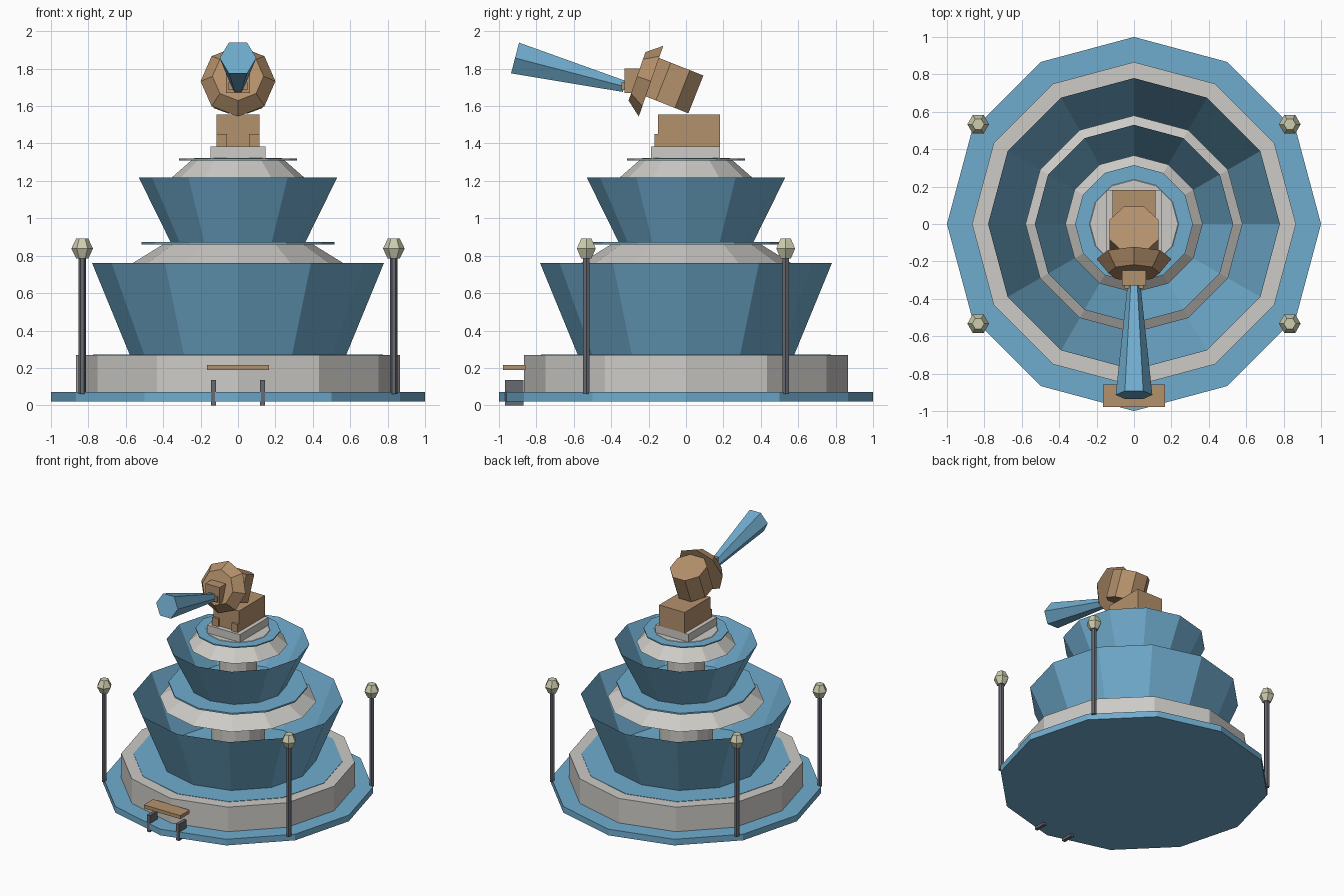
import bpy, bmesh, math
from mathutils import Vector

if "Cube" in bpy.data.objects:
    bpy.data.objects.remove(bpy.data.objects["Cube"])


def material(name, rgb):
    m = bpy.data.materials.new(name)
    m.diffuse_color = (*rgb, 1)
    m.use_nodes = True
    m.node_tree.nodes["Principled BSDF"].inputs["Base Color"].default_value = m.diffuse_color
    return m


WATER = material("water blue", (0.162, 0.413, 0.617))
STONE = material("pale stone", (0.61, 0.597, 0.565))
BRONZE = material("bronze brown", (0.456, 0.283, 0.15))
METAL = material("dark metal", (0.135, 0.142, 0.165))
LAMP = material("lamp cream", (0.61, 0.61, 0.43))


def finish(name, bm, mat):
    bmesh.ops.recalc_face_normals(bm, faces=bm.faces)
    me = bpy.data.meshes.new(name)
    bm.to_mesh(me)
    bm.free()
    me.materials.append(mat)
    ob = bpy.data.objects.new(name, me)
    bpy.context.collection.objects.link(ob)
    return ob


def loft(name, mat, n, rings, x=0, y=0, phase=0, caps=True):
    """n-sided rings (y, z, radius) joined along the line from first to last."""
    bm = bmesh.new()
    pts = [Vector((x, y + r[0], r[1])) for r in rings]
    axis = (pts[-1] - pts[0]).normalized()
    u = Vector((1, 0, 0))
    v = axis.cross(u)
    loops = []
    for p, (_, _, r) in zip(pts, rings):
        angs = [phase + 2 * math.pi * i / n for i in range(n)]
        loops.append([bm.verts.new(p + r * (u * math.cos(a) + v * math.sin(a))) for a in angs])
    for a, b in zip(loops, loops[1:]):
        for i in range(n):
            j = (i + 1) % n
            bm.faces.new((a[i], a[j], b[j], b[i]))
    if caps:
        bm.faces.new(loops[0][::-1])
        bm.faces.new(loops[-1])
    return finish(name, bm, mat)


def turned(name, mat, z0, z1, r0, r1=None, caps=True):
    return loft(name, mat, 12, [(0, z0, r0), (0, z1, r0 if r1 is None else r1)], caps=caps)


def box(name, mat, x0, x1, y0, y1, z0, z1):
    bm = bmesh.new()
    bmesh.ops.create_cube(bm, size=1)
    for v in bm.verts:
        v.co = ((x0 + x1) / 2 + v.co.x * (x1 - x0),
                (y0 + y1) / 2 + v.co.y * (y1 - y0),
                (z0 + z1) / 2 + v.co.z * (z1 - z0))
    return finish(name, bm, mat)


# Ground basin
turned("ground_plate", WATER, 0.02, 0.07, 1.0)
turned("basin_wall", STONE, 0.07, 0.27, 0.866)
turned("basin_water", WATER, 0.262, 0.273, 0.775)

# Two tiers: column, sloping stone bowl, water disc and open water curtain
turned("lower_column", STONE, 0.27, 0.76, 0.2)
turned("lower_curtain", WATER, 0.273, 0.76, 0.58, 0.78, caps=False)
turned("lower_bowl", STONE, 0.75, 0.867, 0.58, 0.39)
turned("lower_water_disc", WATER, 0.86, 0.872, 0.515)
turned("upper_column", STONE, 0.87, 1.22, 0.14)
turned("upper_curtain", WATER, 0.872, 1.217, 0.36, 0.53, caps=False)
turned("upper_bowl", STONE, 1.207, 1.322, 0.367, 0.235)
turned("upper_water_disc", WATER, 1.31, 1.319, 0.315)

# Statue plinth and seat block with feet
box("statue_plinth", STONE, -0.148, 0.148, -0.188, 0.182, 1.315, 1.385)
box("statue_block", BRONZE, -0.115, 0.115, -0.15, 0.182, 1.385, 1.555)
for s, side in ((-1, "left"), (1, "right")):
    box("foot_" + side, BRONZE, min(s * 0.06, s * 0.115), max(s * 0.06, s * 0.115),
        -0.168, -0.14, 1.385, 1.45)

# Tilted statue body, flared collar, snout and water jet
loft("statue_body", BRONZE, 8, [(-0.11, 1.61, 0.143), (-0.03, 1.812, 0.143)], phase=math.pi / 8)
loft("statue_collar", BRONZE, 8, [(-0.187, 1.733, 0.2), (-0.262, 1.759, 0.137)])
box("statue_snout", BRONZE, -0.065, 0.065, -0.328, -0.22, 1.67, 1.80)
box("statue_mouth", BRONZE, -0.05, 0.05, -0.345, -0.32, 1.685, 1.725)
loft("water_jet", WATER, 6, [(-0.33, 1.705, 0.035), (-0.914, 1.857, 0.098)])

# Four lamp posts
for sx in (-1, 1):
    for sy in (-1, 1):
        tag = ("left" if sx < 0 else "right") + ("_front" if sy < 0 else "_back")
        at = dict(x=sx * 0.833, y=sy * 0.533)
        loft("lamp_post_" + tag, METAL, 6, [(0, 0.06, 0.02), (0, 0.8, 0.02)], **at)
        loft("lamp_globe_" + tag, LAMP, 6,
             [(0, 0.785, 0.032), (0, 0.838, 0.058), (0, 0.892, 0.032)], **at)

# Bench at the front
box("bench_seat", BRONZE, -0.165, 0.165, -0.978, -0.858, 0.188, 0.216)
for s, side in ((-1, "left"), (1, "right")):
    cx = s * 0.132
    box("bench_leg_" + side, METAL, cx - 0.0135, cx + 0.0135, -0.967, -0.87, 0.0, 0.136)
